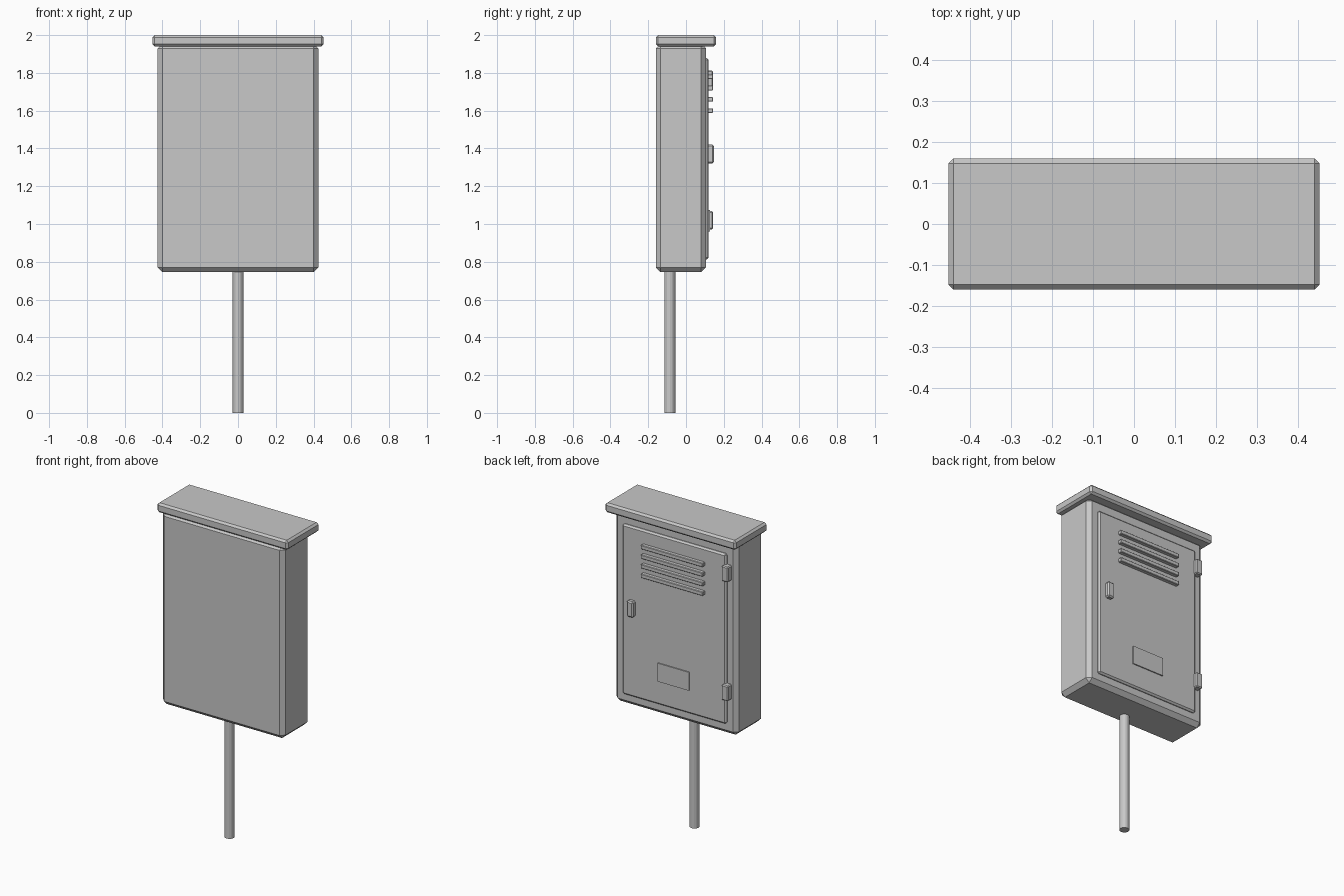
import bpy

cube = bpy.data.objects.get("Cube")
if cube:
    bpy.data.objects.remove(cube, do_unlink=True)

# Single painted metal colour
grey = bpy.data.materials.new("light grey metal")
grey.use_nodes = True
colour = (0.58, 0.58, 0.58, 1)
grey.diffuse_color = colour
grey.node_tree.nodes["Principled BSDF"].inputs["Base Color"].default_value = colour


def finish(name, bevel):
    obj = bpy.context.object
    obj.name = name
    obj.data.materials.append(grey)
    if bevel:
        mod = obj.modifiers.new("chamfer", "BEVEL")
        mod.width = bevel
        mod.segments = 1
        mod.limit_method = "ANGLE"
    return obj


def box(name, xs, ys, zs, bevel=0.0):
    """Chamfered box given by its extents along each axis."""
    spans = (xs, ys, zs)
    bpy.ops.mesh.primitive_cube_add(size=1, location=[(a + b) / 2 for a, b in spans])
    bpy.context.object.scale = [b - a for a, b in spans]
    bpy.ops.object.transform_apply(location=False, rotation=False, scale=True)
    return finish(name, bevel)


# Cabinet body and overhanging roof
box("cabinet_body", (-0.425, 0.425), (-0.16, 0.105), (0.745, 1.955), 0.025)
box("roof", (-0.453, 0.453), (-0.16, 0.16), (1.94, 2.0), 0.012)

# Support pole
bpy.ops.mesh.primitive_cylinder_add(vertices=12, radius=0.029, depth=0.78,
                                    location=(0, -0.085, 0.39))
finish("pole", 0)

# Door on the back
box("door", (-0.36, 0.36), (0.09, 0.12), (0.812, 1.878), 0.01)

# Ventilation ribs
for i in range(4):
    z = 1.6 + 0.06 * i
    box(f"vent_rib_{i + 1}", (-0.215, 0.215), (0.11, 0.143), (z - 0.0125, z + 0.0125), 0.003)

# Hinges on the right edge of the door
for name, z in (("lower_hinge", 1.02), ("upper_hinge", 1.765)):
    box(name, (-0.39, -0.345), (0.1, 0.143), (z - 0.048, z + 0.048), 0.006)

# Door handle and label plate
box("door_handle", (0.267, 0.312), (0.11, 0.147), (1.32, 1.42), 0.008)
box("label_plate", (-0.11, 0.11), (0.115, 0.127), (0.96, 1.075))
